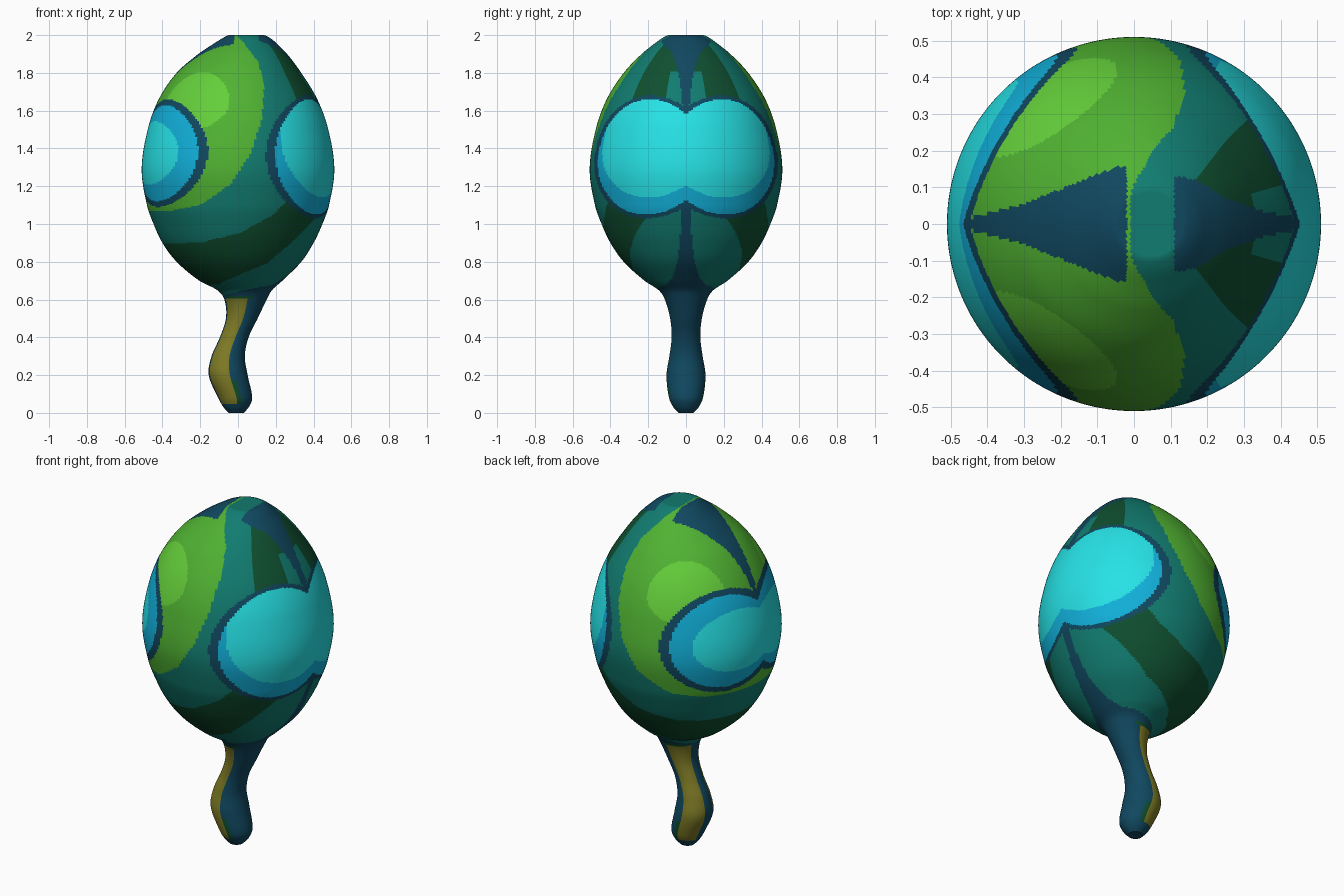
import bpy, bmesh, math

cube = bpy.data.objects.get("Cube")
if cube:
    bpy.data.objects.remove(cube, do_unlink=True)

SEGMENTS = 220
SPLIT = 0.62

# Flat colours, given as sRGB bytes and stored as linear values
PALETTE = {
    "teal": (17, 124, 112),
    "navy": (16, 72, 96),
    "dark_green": (15, 80, 48),
    "green": (80, 178, 50),
    "lime": (100, 207, 58),
    "blue": (17, 176, 218),
    "cyan": (38, 226, 230),
    "olive": (128, 124, 38),
}
NAMES = list(PALETTE)


def linear(byte):
    c = byte / 255
    return c / 12.92 if c <= 0.04045 else ((c + 0.055) / 1.055) ** 2.4


def make_material(name, rgb):
    colour = (*[linear(v) for v in rgb], 1)
    mat = bpy.data.materials.new(name)
    mat.use_nodes = True
    mat.diffuse_color = colour
    bsdf = mat.node_tree.nodes["Principled BSDF"]
    bsdf.inputs["Base Color"].default_value = colour
    bsdf.inputs["Roughness"].default_value = 0.6
    return mat


MATERIALS = [make_material(name, rgb) for name, rgb in PALETTE.items()]

# Silhouette: height, radius, sideways shift of the centre
PROFILE = [
    (0, .04, -.01), (.03, .067, -.01), (.08, .09, -.015), (.2, .103, -.052),
    (.3, .088, -.052), (.4, .076, -.02), (.5, .084, .02), (.6, .112, .04),
    (.65, .145, .035), (.7, .22, .015), (.8, .33, .005), (.9, .4, 0),
    (1, .447, 0), (1.1, .482, 0), (1.29, .51, 0), (1.5, .478, 0),
    (1.66, .42, 0), (1.8, .33, .005), (1.9, .235, .025), (1.96, .16, .04),
    (1.985, .125, .045), (2, .095, .045),
]


def smooth_at(z, column):
    """Cubic interpolation of one profile column."""
    last = len(PROFILE) - 1
    i = 0
    while i < last - 1 and PROFILE[i + 1][0] < z:
        i += 1

    def slope(k):
        lo, hi = PROFILE[max(k - 1, 0)], PROFILE[min(k + 1, last)]
        return (hi[column] - lo[column]) / (hi[0] - lo[0])

    p, q = PROFILE[i], PROFILE[i + 1]
    h = q[0] - p[0]
    t = (z - p[0]) / h
    rise = t * t * (3 - 2 * t)
    return (p[column] * (1 - rise) + q[column] * rise
            + h * slope(i) * t * (1 - t) ** 2 - h * slope(i + 1) * t * t * (1 - t))


def line_at(points, t):
    """Linear interpolation through sorted pairs, held at both ends."""
    if t <= points[0][0]:
        return points[0][1]
    for (a, u), (b, v) in zip(points, points[1:]):
        if t <= b:
            return u + (v - u) * (t - a) / (b - a)
    return points[-1][1]


def in_oval(angle, z, centre, height, wide, tall):
    return ((angle - centre) / wide) ** 2 + ((z - height) / tall) ** 2 < 1


# Edges of the painted areas
GREEN_EDGE = [(1.07, -.36), (1.1, -.2), (1.21, -.04), (1.37, .065),
              (1.55, .125), (1.74, .14), (1.86, .105), (1.96, .03), (2, -.01)]
BAND_TOP = [(58, 1.12), (68, 1.04), (89, .95), (120, .9), (180, .895)]
BAND_BOTTOM = [(20, 1.1), (29, 1.02), (45, .9), (63, .79), (95, .72), (129, .68)]
LOWER_SEAM = [(.66, .12), (.72, .07), (.8, .045), (1.02, .022)]
RIGHT_CREST = [(.13, .13), (.18, .115), (.25, .07), (.35, .035), (.45, .015)]
LEFT_CREST = [(-.45, .015), (-.3, .055), (-.1, .135), (-.03, .16)]


def head_colour(x, y, z, angle):
    side, far = abs(y), 180 - angle
    # Large spot on the +x side
    if in_oval(angle, z, 27, 1.355, 46, .325):
        if not in_oval(angle, z, 27, 1.355, 40, .305):
            return "navy"
        return "cyan" if in_oval(angle, z, 24, 1.45, 39, .31) else "blue"
    # Smaller spot on the -x side
    if in_oval(far, z, 28, 1.375, 43.5, .285):
        if not in_oval(far, z, 28, 1.375, 37, .255):
            return "navy"
        return "cyan" if in_oval(far, z, 20, 1.375, 31, .168) else "blue"
    # Neck, seams and crests
    if z < .65 + .03 * math.cos(math.radians(angle)):
        return "navy"
    if z < 1.2 and x > 0 and side < line_at(LOWER_SEAM, z):
        return "navy"
    if z > 1.5 and x > .11 and side < line_at(RIGHT_CREST, x):
        return "navy"
    if z > 1.5 and x < -.02 and side < line_at(LEFT_CREST, x):
        return "navy"
    # Green field with its bright centre
    if z > 1.07 and x < line_at(GREEN_EDGE, z):
        return "lime" if in_oval(far, z, 55, 1.65, 29, .155) else "green"
    # Dark patches above and below
    if z > 1.5 and x > .13 and angle < 43 and (z > 1.81 or angle > 15):
        return "dark_green"
    if line_at(BAND_BOTTOM, angle) < z < line_at(BAND_TOP, angle):
        return "dark_green"
    return "teal"


def handle_colour(x, y, z, angle):
    far = 180 - angle
    if .05 < z < .605 and 22 < far < 95:
        return "olive"
    if .05 < z < .17 and 95 <= far < 112:
        return "dark_green"
    if z >= .605 and 40 < far < 110:
        return "dark_green"
    return "navy"


def turned_part(name, rings, colour_rule):
    """Stack circular rings (height, scale), close the ends and paint faces."""
    bm = bmesh.new()
    loops = []
    for z, scale in rings:
        radius, shift = smooth_at(z, 1) * scale, smooth_at(z, 2)
        loops.append([
            bm.verts.new((shift + radius * math.cos(math.tau * k / SEGMENTS),
                          radius * math.sin(math.tau * k / SEGMENTS), z))
            for k in range(SEGMENTS)])
    for low, high in zip(loops, loops[1:]):
        for k in range(SEGMENTS):
            n = (k + 1) % SEGMENTS
            bm.faces.new((low[k], low[n], high[n], high[k]))
    # Close only the outer ends, leaving the joint open
    if rings[0][1] < 1:
        bm.faces.new(loops[0][::-1])
    if rings[-1][1] < 1:
        bm.faces.new(loops[-1])
    for face in bm.faces:
        x, y, z = face.calc_center_median()
        angle = abs(math.degrees(math.atan2(y, x - smooth_at(z, 2))))
        face.material_index = NAMES.index(colour_rule(x, y, z, angle))
    mesh = bpy.data.meshes.new(name)
    bm.to_mesh(mesh)
    bm.free()
    for mat in MATERIALS:
        mesh.materials.append(mat)
    obj = bpy.data.objects.new(name, mesh)
    bpy.context.collection.objects.link(obj)
    bpy.ops.object.select_all(action="DESELECT")
    obj.select_set(True)
    bpy.context.view_layer.objects.active = obj
    bpy.ops.object.shade_smooth_by_angle(angle=math.radians(35))
    return obj


def heights(start, end, count):
    return [(start + (end - start) * i / count, 1) for i in range(count + 1)]


# Handle with a flat foot, and egg-shaped head with a flat crown
foot = [(0, s / 5) for s in range(1, 5)]
crown = [(2, s / 12) for s in range(11, 0, -1)]
turned_part("handle", foot + heights(0, SPLIT, 80), handle_colour)
turned_part("rattle_head", heights(SPLIT, 2, 230) + crown, head_colour)
